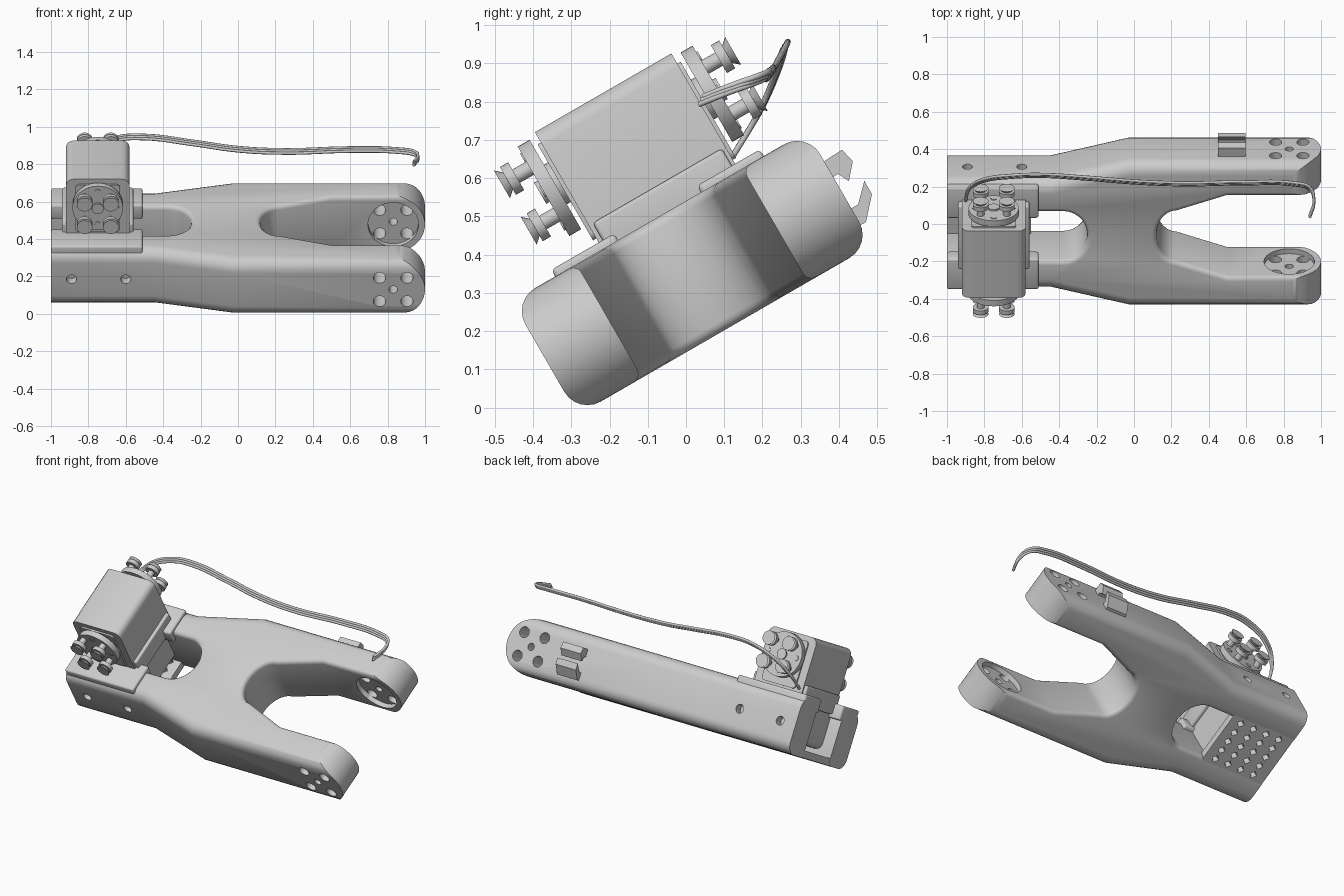
import bpy, bmesh, math
from mathutils import Matrix, Vector

cube = bpy.data.objects.get("Cube")
if cube:
    bpy.data.objects.remove(cube)

TILT = Matrix.Rotation(math.radians(30), 4, 'X')   # whole link lies tilted about x
MID, LOW, HIGH = 0.19, 0.125, 0.468                # body centre line, underside, top
CENTRE = (LOW + HIGH) / 2


def material(name, rgb):
    m = bpy.data.materials.new(name)
    m.use_nodes = True
    m.diffuse_color = (*rgb, 1)
    m.node_tree.nodes["Principled BSDF"].inputs["Base Color"].default_value = (*rgb, 1)
    return m


GREY = material("light grey", (0.6, 0.6, 0.6))


def make(name, bm):
    bmesh.ops.recalc_face_normals(bm, faces=bm.faces)
    mesh = bpy.data.meshes.new(name)
    bm.to_mesh(mesh)
    bm.free()
    ob = bpy.data.objects.new(name, mesh)
    bpy.context.collection.objects.link(ob)
    mesh.materials.append(GREY)
    return ob


def finish(ob, tilt=True):
    if tilt:
        ob.matrix_world = TILT
    bpy.ops.object.select_all(action='DESELECT')
    ob.select_set(True)
    bpy.context.view_layer.objects.active = ob
    bpy.ops.object.shade_smooth_by_angle(angle=math.radians(35))


def add_box(bm, x, y, z, bevel=0, axis=None):
    """Box from (min, max) pairs, with optional bevel on edges along one axis."""
    lo, hi = Vector((x[0], y[0], z[0])), Vector((x[1], y[1], z[1]))
    mat = Matrix.Translation((lo + hi) / 2) @ Matrix.Diagonal((*(hi - lo), 1))
    verts = bmesh.ops.create_cube(bm, size=1, matrix=mat)["verts"]
    if bevel:
        edges = {e for v in verts for e in v.link_edges}
        if axis is not None:
            edges = {e for e in edges if abs((e.verts[0].co - e.verts[1].co)[axis]) > 1e-4}
        bmesh.ops.bevel(bm, geom=list(edges), offset=bevel, segments=3, profile=0.5, affect='EDGES')


def add_cyl(bm, x, y, z, r, r2=None, n=24):
    """Cylinder along the local y axis; y is a (min, max) pair."""
    mat = Matrix.Translation((x, (y[0] + y[1]) / 2, z)) @ Matrix.Rotation(math.pi / 2, 4, 'X')
    bmesh.ops.create_cone(bm, cap_ends=True, segments=n, radius1=r, radius2=r if r2 is None else r2,
                          depth=y[1] - y[0], matrix=mat)


def prism(bm, pts, place, depth):
    """Extrude a flat outline; place maps a 2D point to 3D."""
    face = bm.faces.new([bm.verts.new(place(*p)) for p in pts])
    geom = bmesh.ops.extrude_face_region(bm, geom=[face])["geom"]
    bmesh.ops.translate(bm, vec=depth, verts=[g for g in geom if isinstance(g, bmesh.types.BMVert)])


def boolean(ob, bm, op='DIFFERENCE'):
    cutter = make("cutter", bm)
    cutter.hide_render = True
    mod = ob.modifiers.new("cut", 'BOOLEAN')
    mod.operation, mod.object, mod.solver = op, cutter, 'EXACT'
    bpy.context.view_layer.update()
    mesh = bpy.data.meshes.new_from_object(ob.evaluated_get(bpy.context.evaluated_depsgraph_get()))
    ob.modifiers.clear()
    ob.data = mesh
    bpy.data.objects.remove(cutter)


def arc(cx, rx, ry, sign, n=14):
    return [(cx + sign * rx * math.sin(t), ry * math.cos(t))
            for t in (math.pi * i / n for i in range(n + 1))]


# Forked body: flared outline with a V crotch on the right and a channel on the left
outer = [(-1.1, 0.335), (-0.45, 0.335), (-0.03, 0.445), (1.1, 0.445)]
crotch = [(1.1, 0.25), (0.5, 0.25)] + arc(0.23, 0.11, 0.155, -1) + [(0.5, -0.25), (1.1, -0.25)]
channel = [(-1.1, -0.15)] + arc(-0.38, 0.13, 0.15, 1)[::-1] + [(-1.1, 0.15)]
outline = outer + crotch + [(x, -y) for x, y in reversed(outer)] + channel
bm = bmesh.new()
prism(bm, outline, lambda x, y: (x, y + MID, LOW), (0, 0, HIGH - LOW))


def rim(outside):
    found = []
    for e in bm.edges:
        a, b = (v.co for v in e.verts)
        ends = abs(a.x) > 1.09 and abs(b.x) > 1.09 and a.x * b.x > 0
        flat = abs(a.z - b.z) < 1e-4 and min(abs(a.z - LOW), abs(a.z - HIGH)) < 1e-4
        out = min(abs(a.y - MID), abs(b.y - MID)) > 0.32
        if flat and not ends and out == outside:
            found.append(e)
    return found


inner_rim = rim(False)
bmesh.ops.bevel(bm, geom=rim(True), offset=0.07, segments=6, profile=0.5, affect='EDGES')
inner_rim = [e for e in rim(False) if abs(e.verts[0].co.y - MID) < 0.26 and abs(e.verts[1].co.y - MID) < 0.26]
bmesh.ops.bevel(bm, geom=inner_rim, offset=0.025, segments=3, profile=0.5, affect='EDGES')
body = make("forked_body", bm)

# Round arm tips and square off the left end
R = (HIGH - LOW) / 2
tip = [(0.828 + R * math.sin(t), CENTRE + R * 1.001 * math.cos(t)) for t in
       (math.pi * i / 28 for i in range(29))]
bm = bmesh.new()
prism(bm, [(-1, HIGH + 0.01), (0.828, HIGH + 0.01)] + tip + [(0.828, LOW - 0.01), (-1, LOW - 0.01)],
      lambda x, z: (x, -1, z), (0, 2.5, 0))
boolean(body, bm, 'INTERSECT')

# Round recesses on the inner arm faces
bm = bmesh.new()
for y in (MID - 0.28, MID + 0.22):
    add_cyl(bm, 0.83, (y, y + 0.06), CENTRE, 0.135, n=40)
boolean(body, bm)

# Bolt holes in the arms, and pin holes at the left end
bm = bmesh.new()
for dx in (-0.073, 0.073):
    for dz in (-0.072, 0.072):
        add_cyl(bm, 0.83 + dx, (-0.5, 0.9), CENTRE + dz, 0.033)
add_cyl(bm, 0.83, (-0.5, 0.9), CENTRE, 0.022)
for x in (-0.89, -0.6):
    for y in (MID - 0.36, MID + 0.28):
        add_cyl(bm, x, (y, y + 0.08), CENTRE, 0.027)
boolean(body, bm)
finish(body)

# Floor under the motor with a grid of diamond vents
bm = bmesh.new()
add_box(bm, (-0.999, -0.55), (MID - 0.19, MID + 0.19), (LOW + 0.001, LOW + 0.045))
floor = make("vented_floor", bm)
bm = bmesh.new()
for i in range(4):
    for j in range(5):
        mat = Matrix.Translation((-0.91 + 0.095 * i, MID + 0.066 * (j - 2), LOW)) @ Matrix.Rotation(math.pi / 4, 4, 'Z')
        bmesh.ops.create_cube(bm, size=1, matrix=mat @ Matrix.Diagonal((0.034, 0.034, 0.2, 1)))
boolean(floor, bm)
finish(floor)

# Raised pads on both side walls around the motor
for side, name in ((-1, "front_pad"), (1, "back_pad")):
    bm = bmesh.new()
    y = sorted((MID + side * 0.125, MID + side * 0.315))
    add_box(bm, (-1, -0.51), y, (0.4, HIGH + 0.02), 0.012)
    finish(make(name, bm))

# Motor housing with a wider collar where it enters the body
bm = bmesh.new()
add_box(bm, (-0.92, -0.58), (0.018, 0.43), (0.2, 0.821), 0.04, 1)
finish(make("motor_housing", bm))
bm = bmesh.new()
add_box(bm, (-0.94, -0.56), (0.03, 0.42), (0.42, 0.54), 0.01)
add_box(bm, (-0.87, -0.63), (0.008, 0.44), (0.5, 0.79), 0.02, 1)
finish(make("motor_collar", bm))

# Motor horns with four bolts on each side
HX, HZ = -0.75, 0.676
for side, face, name in ((-1, 0.018, "front"), (1, 0.43, "back")):
    def span(a, b):
        return sorted((face + side * a, face + side * b))
    bm = bmesh.new()
    add_cyl(bm, HX, span(-0.01, 0.03), HZ, 0.06)
    add_cyl(bm, HX, span(0.022, 0.058), HZ, 0.135, n=40)
    add_cyl(bm, HX, span(0.05, 0.068), HZ, 0.032)
    for k in range(4):
        a = k * math.pi / 2
        add_cyl(bm, HX + 0.1 * math.cos(a), span(0.05, 0.062), HZ + 0.1 * math.sin(a), 0.016, n=12)
    finish(make(name + "_horn", bm))
    bm = bmesh.new()
    for dx in (-0.07, 0.07):
        for dz in (-0.07, 0.07):
            x, z = HX + dx, HZ + dz
            add_cyl(bm, x, span(0.03, 0.11), z, 0.02, n=16)
            add_cyl(bm, x, span(0.1, 0.125), z, 0.042)
            # domed cap narrows away from the motor
            r = (0.042, 0.026) if side < 0 else (0.026, 0.042)
            add_cyl(bm, x, span(0.125, 0.143), z, r[1], r[0])
    finish(make(name + "_bolts", bm))

# Cable clip: two hooked prongs on the back arm
bm = bmesh.new()
for hook in ([(0.6, 0.33), (0.65, 0.33), (0.665, 0.3), (0.7, 0.34), (0.69, 0.38), (0.6, 0.375)],
             [(0.6, 0.185), (0.65, 0.185), (0.7, 0.24), (0.7, 0.28), (0.655, 0.235), (0.6, 0.235)]):
    prism(bm, hook, lambda y, z: (0.45, y, z), (0.145, 0, 0))
finish(make("cable_clip", bm))

# Three-strand cable running from the motor to the far end
path = [(-0.9, 0.13, 0.67), (-0.88, 0.19, 0.77), (-0.8, 0.235, 0.87), (-0.65, 0.255, 0.935), (-0.5, 0.26, 0.945),
        (-0.25, 0.245, 0.915), (0, 0.225, 0.88), (0.25, 0.215, 0.868), (0.6, 0.22, 0.878), (0.85, 0.215, 0.873),
        (0.94, 0.19, 0.86), (0.962, 0.12, 0.835), (0.94, 0.04, 0.803)]
curve = bpy.data.curves.new("cable", 'CURVE')
curve.dimensions = '3D'
curve.bevel_depth, curve.bevel_resolution, curve.resolution_u = 0.008, 2, 6
curve.use_fill_caps = True
for k in (-1, 0, 1):
    spline = curve.splines.new('BEZIER')
    spline.bezier_points.add(len(path) - 1)
    for p, co in zip(spline.bezier_points, path):
        p.co = Vector(co) + k * Vector((0, 0.006, 0.01))
        p.handle_left_type = p.handle_right_type = 'AUTO'
curve.materials.append(GREY)
cable = bpy.data.objects.new("cable", curve)
bpy.context.collection.objects.link(cable)
